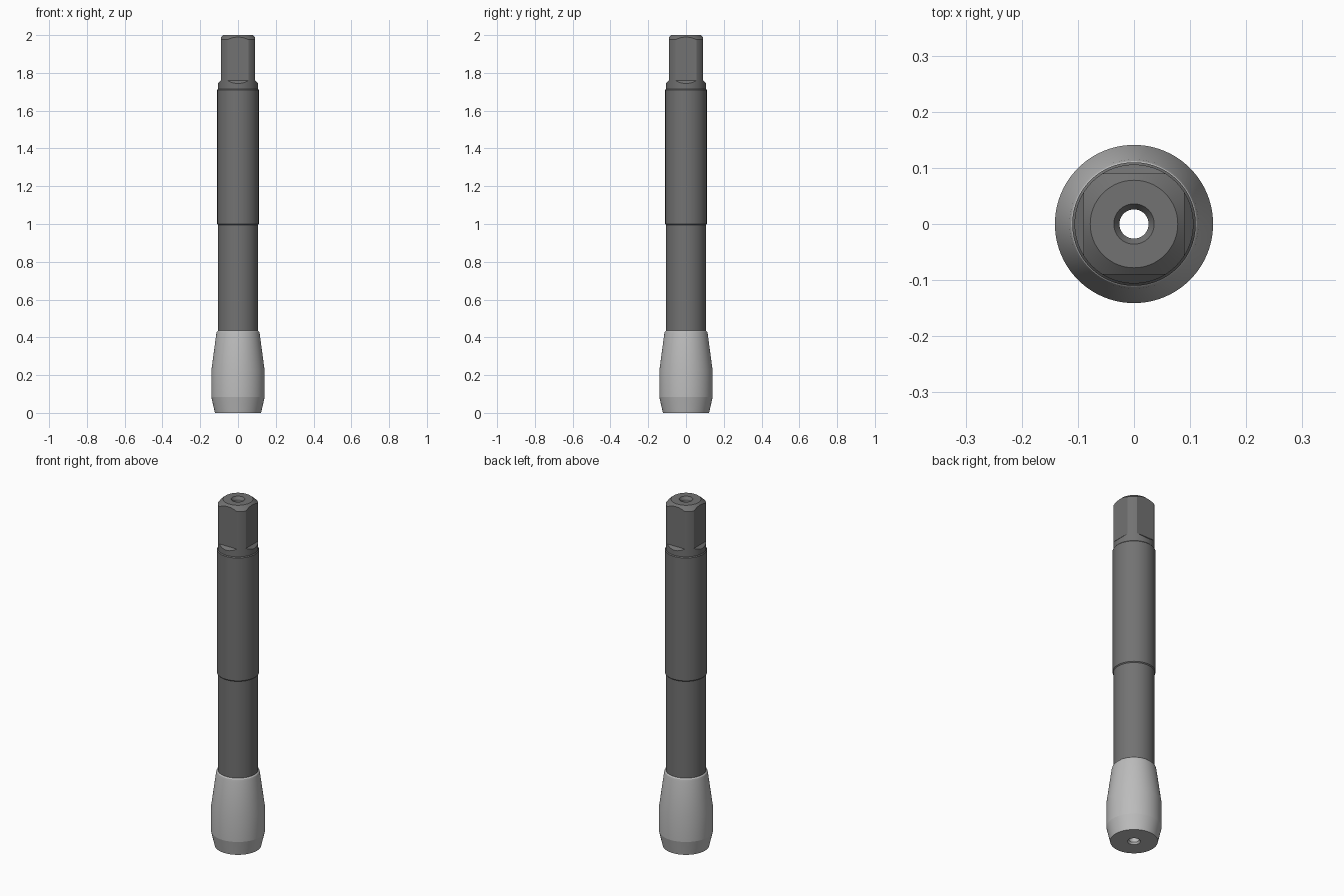
import bpy, bmesh, math
from mathutils import Matrix

if "Cube" in bpy.data.objects:
    bpy.data.objects.remove(bpy.data.objects["Cube"])

SEGMENTS = 96


def new_object(name, bm):
    bmesh.ops.recalc_face_normals(bm, faces=bm.faces)
    mesh = bpy.data.meshes.new(name)
    bm.to_mesh(mesh)
    bm.free()
    obj = bpy.data.objects.new(name, mesh)
    bpy.context.collection.objects.link(obj)
    return obj


def lathe(name, profile):
    """Revolve a closed (radius, z) profile around z."""
    bm = bmesh.new()
    rings = []
    for i in range(SEGMENTS):
        a = 2 * math.pi * i / SEGMENTS
        rings.append([bm.verts.new((r * math.cos(a), r * math.sin(a), z)) for r, z in profile])
    n = len(profile)
    for i in range(SEGMENTS):
        p, q = rings[i], rings[(i + 1) % SEGMENTS]
        for j in range(n):
            k = (j + 1) % n
            bm.faces.new((p[j], q[j], q[k], p[k]))
    return new_object(name, bm)


def finish(obj, grey):
    mat = bpy.data.materials.new(obj.name + "_grey")
    mat.diffuse_color = (grey, grey, grey, 1)
    mat.use_nodes = True
    mat.node_tree.nodes["Principled BSDF"].inputs["Base Color"].default_value = mat.diffuse_color
    obj.data.materials.clear()
    obj.data.materials.append(mat)
    bpy.ops.object.select_all(action='DESELECT')
    obj.select_set(True)
    bpy.context.view_layer.objects.active = obj
    bpy.ops.object.shade_smooth_by_angle(angle=math.radians(12))


# Tapered head with bore
head = lathe("head", [
    (0.033, 0), (0.122, 0), (0.141, 0.083), (0.141, 0.225), (0.115, 0.418),
    (0.112, 0.43), (0.106, 0.436), (0.026, 0.436), (0.026, 0.01)])

# Stepped shank with chamfered, countersunk top
shank = lathe("shank", [
    (0.026, 0.436), (0.106, 0.436), (0.106, 0.995), (0.110, 1.0), (0.110, 1.71),
    (0.106, 1.715), (0.106, 1.976), (0.078, 2.0), (0.036, 2.0), (0.026, 1.985)])

# Cutters for the four drive flats, each with a sloped run-out
bm = bmesh.new()
section = [(0.09, 1.76), (0.15, 1.70), (0.15, 2.1), (0.09, 2.1)]
for i in range(4):
    turn = Matrix.Rotation(i * math.pi / 2, 4, 'Z')
    base = bm.faces.new([bm.verts.new((x, -0.08, z)) for x, z in section])
    side = bmesh.ops.extrude_face_region(bm, geom=[base], use_keep_orig=True)
    top = [g for g in side["geom"] if isinstance(g, bmesh.types.BMVert)]
    bmesh.ops.translate(bm, verts=top, vec=(0, 0.16, 0))
    bmesh.ops.transform(bm, matrix=turn, verts=top + list(base.verts))
cutter = new_object("drive_flat_cutter", bm)
cutter.hide_render = True

# Cut the square drive
mod = shank.modifiers.new("drive_flats", 'BOOLEAN')
mod.operation = 'DIFFERENCE'
mod.solver = 'EXACT'
mod.object = cutter
bpy.context.view_layer.objects.active = shank
bpy.ops.object.modifier_apply(modifier=mod.name)
bpy.data.objects.remove(cutter)

finish(head, 0.5)
finish(shank, 0.17)
